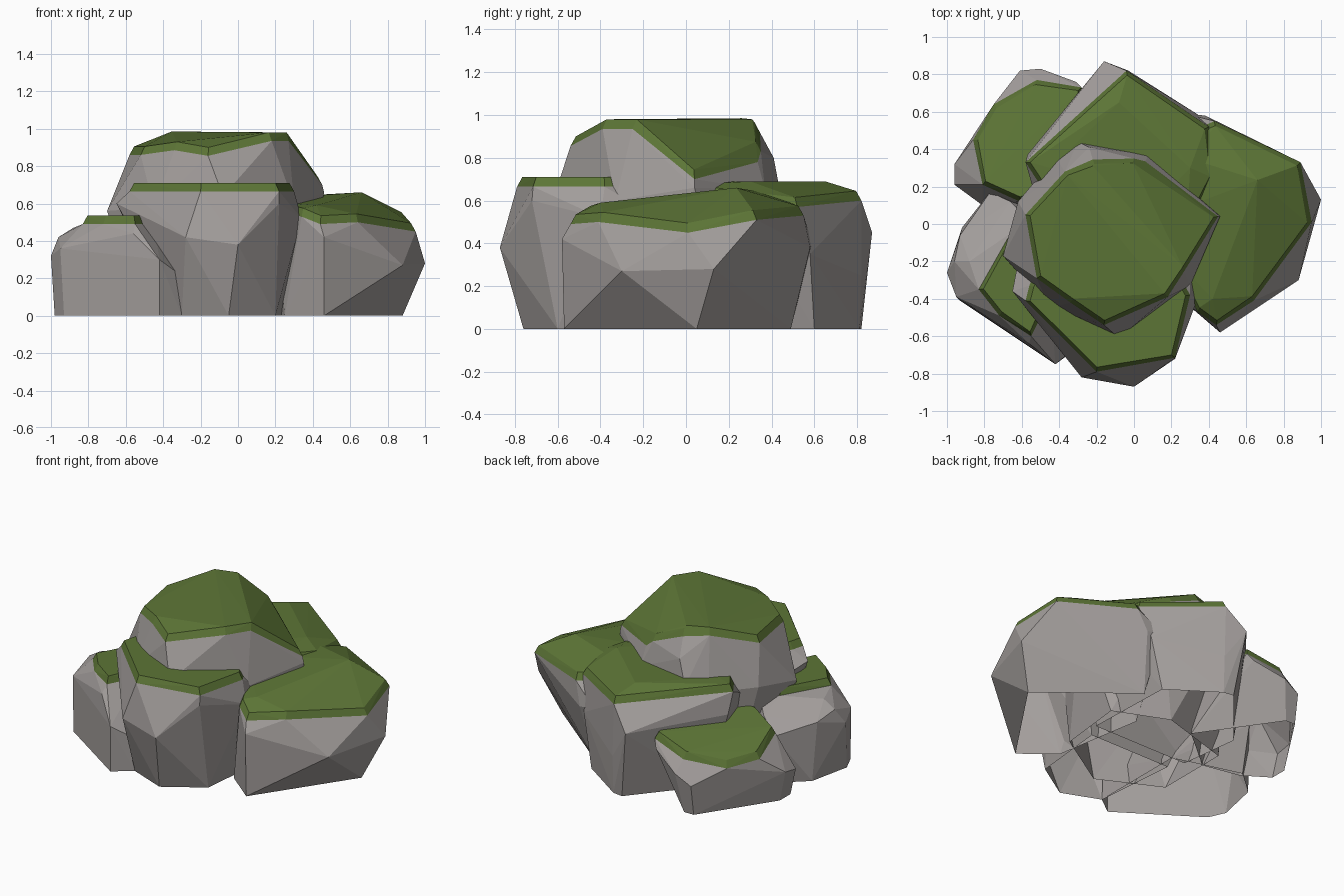
import bpy, bmesh
from mathutils import Vector


def make_mat(name, rgb):
    m = bpy.data.materials.new(name)
    m.diffuse_color = (*rgb, 1)
    return m


STONE = make_mat("grey stone", (0.37, 0.345, 0.335))
MOSS = make_mat("moss green", (0.108, 0.178, 0.037))


def hull(name, points, mat, is_open):
    """Flat-faced convex shell around the points, without the faces is_open picks."""
    bm = bmesh.new()
    for p in points:
        bm.verts.new(p)
    bmesh.ops.convex_hull(bm, input=bm.verts[:])
    junk = [v for v in bm.verts if not v.link_faces]
    bmesh.ops.delete(bm, geom=junk, context='VERTS')
    bmesh.ops.recalc_face_normals(bm, faces=bm.faces[:])
    bm.normal_update()
    gone = [f for f in bm.faces if is_open(f)]
    bmesh.ops.delete(bm, geom=gone, context='FACES')
    bmesh.ops.dissolve_limit(bm, angle_limit=0.03, verts=bm.verts[:], edges=bm.edges[:])
    me = bpy.data.meshes.new(name)
    bm.to_mesh(me)
    bm.free()
    me.materials.append(mat)
    ob = bpy.data.objects.new(name, me)
    bpy.context.collection.objects.link(ob)
    return ob


def boulder(name, base, belly, rim, peaks=(), inset=0.025, rise=0.045):
    """Open-bottomed stone from ground outline, belly and moss rim, with a moss cap."""
    rim = [Vector(p) for p in rim]
    mid = sum(rim, Vector()) / len(rim)
    top = []
    for p in rim:
        d = Vector((mid.x - p.x, mid.y - p.y, 0)).normalized() * inset
        top.append(p + d + Vector((0, 0, rise)))

    def under_moss(f):
        return all(any((v.co - r).length < 1e-4 for r in rim) for v in f.verts)

    hull(name, [(x, y, 0) for x, y in base] + list(belly) + rim, STONE,
         lambda f: under_moss(f) or all(v.co.z < 1e-5 for v in f.verts))
    hull(name + "_moss", rim + top + list(peaks), MOSS,
         lambda f: under_moss(f) and f.normal.z < 0)


# tall middle boulder, ridge running diagonally
boulder("middle_boulder",
        [(-.5, -.3), (-.1, -.5), (.3, -.25), (.35, .2), (0, .35), (-.5, .2)],
        [(-.7, -.17, .56), (-.45, -.45, .58), (-.08, -.61, .64), (.3, -.33, .6),
         (.46, .04, .66), (.08, .37, .65), (-.24, .41, .8), (-.3, .44, .64),
         (-.42, .36, .6), (-.62, .12, .6)],
        [(-.58, .05, .86), (-.37, .28, .94), (-.22, .345, .92), (0, .35, .83),
         (.06, .335, .78), (.45, .04, .70), (.27, -.25, .935), (.18, -.39, .935),
         (-.16, -.54, .855), (-.34, -.42, .885), (-.52, -.29, .86)],
        [(-.35, .25, .98), (-.22, .31, .98), (.26, -.23, .98), (.17, -.36, .98)])

# front boulder, level top
boulder("front_boulder",
        [(-.3, -.66), (-.05, -.76), (.2, -.6), (.25, -.1), (-.35, -.1)],
        [(-.65, -.36, .6), (-.28, -.82, .42), (0, -.87, .38), (.22, -.72, .6),
         (.34, -.4, .52), (.3, -.1, .5), (-.6, -.1, .55)],
        [(-.58, -.41, .665), (-.2, -.79, .665), (.22, -.715, .665),
         (.3, -.38, .665), (.2, -.2, .665), (-.5, -.2, .665), (-.56, -.33, .665)])

# small front left boulder with bare weathered shoulder
boulder("front_left_boulder",
        [(-.98, -.3), (-.93, -.41), (-.42, -.75), (-.3, -.66), (-.3, 0), (-.75, .13), (-.92, -.02)],
        [(-1, -.26, .32), (-.95, -.39, .36), (-.96, -.2, .42), (-.93, -.06, .38),
         (-.88, -.2, .47), (-.77, .17, .33), (-.66, .12, .42), (-.56, -.64, .44),
         (-.42, -.75, .3), (-.31, -.66, .22)],
        [(-.83, -.35, .49), (-.72, -.49, .49), (-.55, -.6, .49),
         (-.45, -.4, .49), (-.5, -.05, .49), (-.66, -.05, .49)])

# right boulder, moss sloping down outward
boulder("right_boulder",
        [(.46, -.57), (.88, .05), (.33, .49), (.15, .2), (.25, -.4)],
        [(.46, -.58, .42), (.88, -.30, .27), (1.0, .13, .28),
         (.38, .58, .38), (.27, .59, .4), (.15, .1, .5)],
        [(.34, -.47, .53), (.44, -.54, .49), (.64, -.41, .5), (.95, .01, .45),
         (.89, .33, .51), (.43, .55, .53), (.2, .45, .55), (.2, -.2, .56)],
        [(.66, .235, .66), (.3, .1, .635), (.42, -.4, .59), (.3, .35, .64)])

# back boulder
boulder("back_boulder",
        [(-.1, .82), (-.03, .81), (.28, .6), (.3, 0), (-.4, 0), (-.45, .4)],
        [(-.16, .87, .45), (-.03, .82, .25), (.35, .58, .35), (.38, .1, .45),
         (-.5, .05, .5), (-.57, .37, .5)],
        [(-.04, .82, .60), (.4, .52, .57), (.43, .25, .6), (.3, 0, .63),
         (-.4, .05, .64), (-.58, .33, .64)],
        [(-.08, .65, .69), (.3, .3, .69), (.1, .1, .69), (-.45, .3, .69)])

# low back left boulder, moss tilting outward
boulder("back_left_boulder",
        [(-.61, .79), (-.54, .79), (-.2, .3), (-.5, .05), (-.75, .1), (-.92, .21), (-.92, .32)],
        [(-.61, .82, .2), (-.5, .83, .26), (-.31, .76, .35), (-.96, .32, .2),
         (-.96, .21, .18), (-.81, .1, .2)],
        [(-.28, .73, .4), (-.52, .77, .34), (-.75, .64, .29), (-.86, .45, .31),
         (-.81, .21, .38), (-.61, .12, .43), (-.3, .25, .47)])
